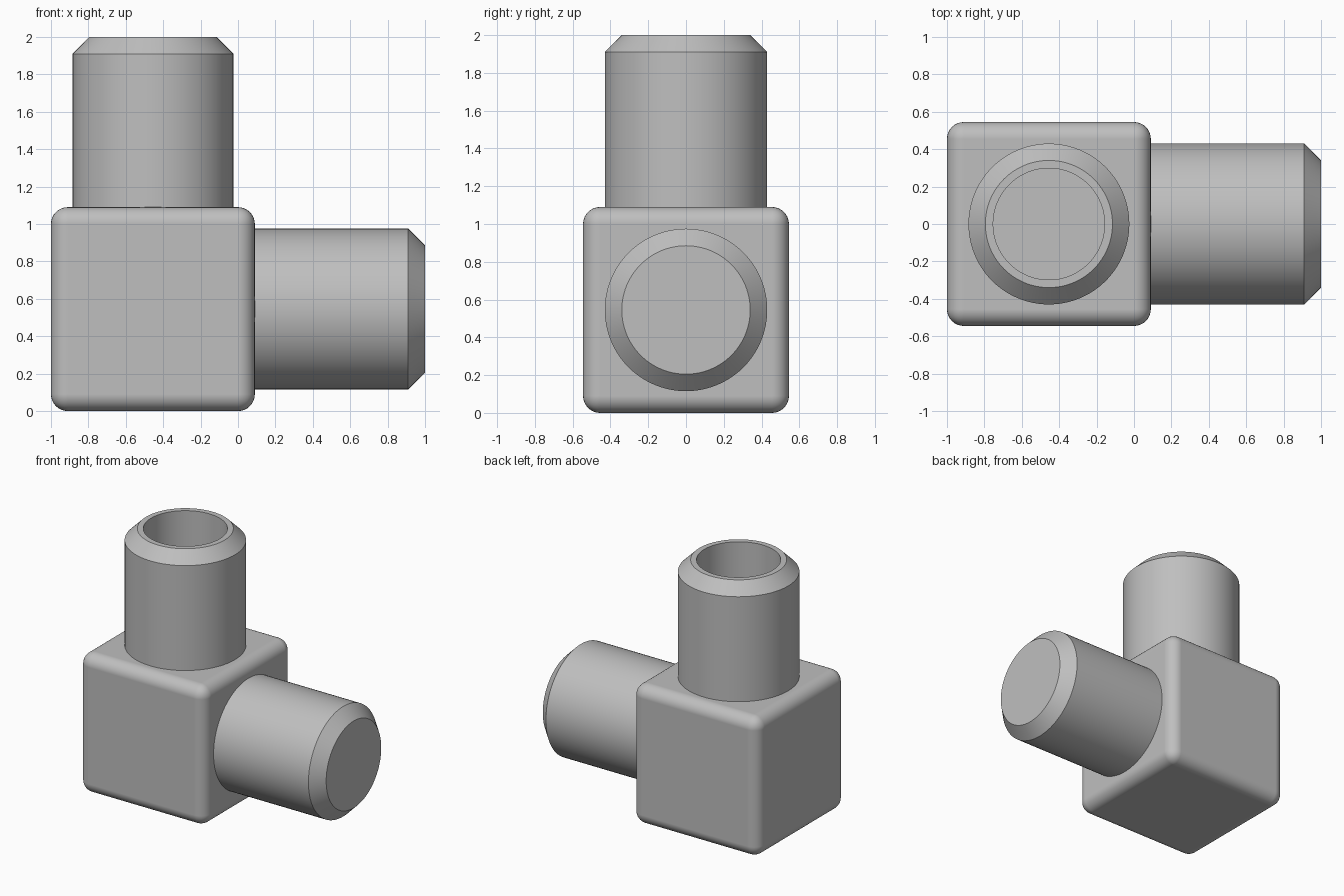
import bpy
import bmesh
from mathutils import Matrix, Vector

if "Cube" in bpy.data.objects:
    bpy.data.objects.remove(bpy.data.objects["Cube"], do_unlink=True)

SIDE = 1.09                                  # block edge length
ROUND = 0.09                                 # block rounding and pipe chamfer
CENTRE = Vector((SIDE / 2 - 1, 0, SIDE / 2))
REACH = 2 - SIDE / 2                         # block centre to pipe end
PIPE_R, BORE_R = 0.43, 0.3
UPRIGHT = Matrix.Translation(CENTRE)
SIDEWAYS = UPRIGHT @ Matrix(((0, 0, 1), (0, 1, 0), (-1, 0, 0))).to_4x4()

grey = bpy.data.materials.new("plain grey")
grey.use_nodes = True
colour = (0.52, 0.52, 0.52, 1)
grey.diffuse_color = colour
grey.node_tree.nodes["Principled BSDF"].inputs["Base Color"].default_value = colour


def make_object(name, bm):
    mesh = bpy.data.meshes.new(name)
    bmesh.ops.recalc_face_normals(bm, faces=bm.faces)
    bm.to_mesh(mesh)
    bm.free()
    mesh.materials.append(grey)
    obj = bpy.data.objects.new(name, mesh)
    bpy.context.collection.objects.link(obj)
    return obj


def cylinder(name, radius, low, high, matrix, chamfer=0):
    """Cylinder along local z, with an optional chamfer at its outer end."""
    bm = bmesh.new()
    bmesh.ops.create_cone(bm, cap_ends=True, segments=96, radius1=radius,
                          radius2=radius, depth=high - low)
    bmesh.ops.translate(bm, verts=bm.verts, vec=(0, 0, (low + high) / 2))
    if chamfer:
        rim = [e for e in bm.edges if all(v.co.z > high - 0.001 for v in e.verts)]
        bmesh.ops.bevel(bm, geom=rim, offset=chamfer, segments=1, affect='EDGES')
    bm.transform(matrix)
    return make_object(name, bm)


def combine(target, tool, operation):
    """Apply a boolean and remove the used helper."""
    mod = target.modifiers.new(operation.lower(), 'BOOLEAN')
    mod.object, mod.operation, mod.solver = tool, operation, 'EXACT'
    bpy.context.view_layer.objects.active = target
    bpy.ops.object.modifier_apply(modifier=mod.name)
    bpy.data.objects.remove(tool, do_unlink=True)


# Rounded corner block
bm = bmesh.new()
bmesh.ops.create_cube(bm, size=SIDE)
bmesh.ops.bevel(bm, geom=bm.edges[:], offset=ROUND, segments=8,
                profile=0.5, affect='EDGES')
bm.transform(UPRIGHT)
elbow = make_object("elbow_fitting", bm)

# Two chamfered pipe stubs
for name, matrix in (("upper_pipe", UPRIGHT), ("side_pipe", SIDEWAYS)):
    combine(elbow, cylinder(name, PIPE_R, 0.2, REACH, matrix, ROUND), 'UNION')

# Connected bores: the sideways one ends in a flat wall under the upright one
for name, radius, low, matrix in (("side_bore", BORE_R, -BORE_R - 0.002, SIDEWAYS),
                                  ("upper_bore", BORE_R - 0.002, 0, UPRIGHT)):
    combine(elbow, cylinder(name, radius, low, REACH + 0.1, matrix), 'DIFFERENCE')

# Smooth curved surfaces with crisp edges and flat planes
bpy.ops.object.select_all(action='DESELECT')
elbow.select_set(True)
bpy.context.view_layer.objects.active = elbow
bpy.ops.object.shade_smooth_by_angle(angle=0.5)
weighted = elbow.modifiers.new("flat_planes", 'WEIGHTED_NORMAL')
weighted.keep_sharp = True
weighted.weight = 100
